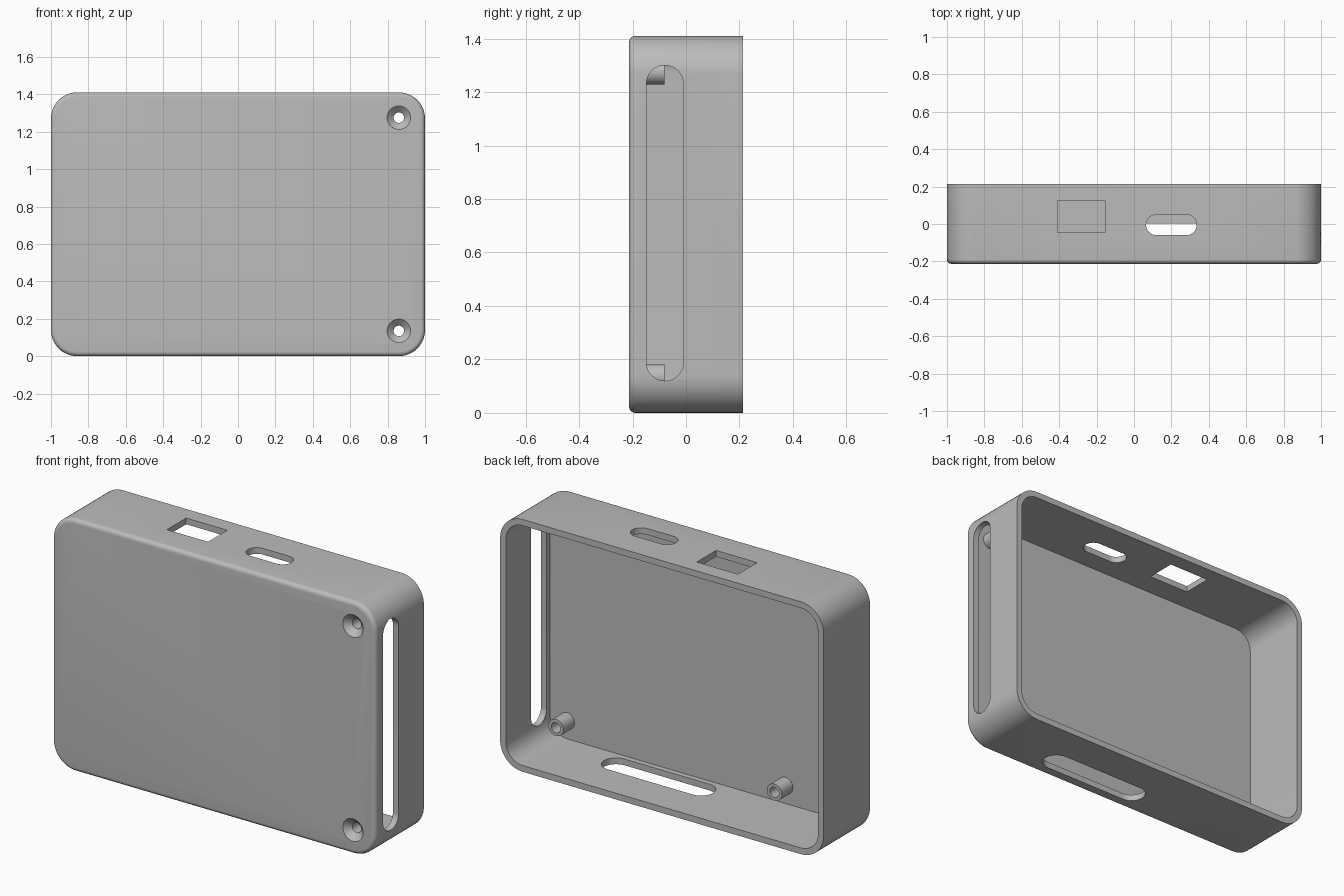
import bpy, bmesh
from math import sin, cos, pi
from mathutils import Vector

cube = bpy.data.objects.get("Cube")
if cube:
    bpy.data.objects.remove(cube, do_unlink=True)

W, H, D = 2.0, 1.41, 0.426          # width, height, depth
WALL, CORNER, FILLET = 0.035, 0.14, 0.024
FRONT, BACK = -D / 2, D / 2
FLOOR = FRONT + WALL                # inner face of the front panel
MID = H / 2

grey = bpy.data.materials.new("light_grey_plastic")
grey.use_nodes = True
grey.diffuse_color = (0.5, 0.5, 0.5, 1)
grey.node_tree.nodes["Principled BSDF"].inputs["Base Color"].default_value = (0.5, 0.5, 0.5, 1)


def outline(w, h, r, n=12):
    """Rounded rectangle around the origin."""
    pts = []
    for q, (sx, sy) in enumerate([(1, 1), (-1, 1), (-1, -1), (1, -1)]):
        for i in range(n + 1):
            a = (q + i / n) * pi / 2
            pts.append((sx * (w / 2 - r) + r * cos(a), sy * (h / 2 - r) + r * sin(a)))
    return pts


def circle(r, n=32):
    return [(r * cos(2 * pi * i / n), r * sin(2 * pi * i / n)) for i in range(n)]


def place(pts, axis, level, centre):
    """Put a flat outline across an axis at a given level."""
    u, v = centre
    make = {"x": lambda a, b: (level, a + u, b + v),
            "y": lambda a, b: (a + u, level, b + v),
            "z": lambda a, b: (a + u, b + v, level)}[axis]
    return [Vector(make(a, b)) for a, b in pts]


def loft(name, rings, closed=False):
    """Skin a list of matching rings, capped or joined end to end."""
    bm = bmesh.new()
    loops = [[bm.verts.new(p) for p in ring] for ring in rings]
    pairs = list(zip(loops, loops[1:]))
    if closed:
        pairs.append((loops[-1], loops[0]))
    else:
        bm.faces.new(loops[0])
        bm.faces.new(loops[-1])
    for a, b in pairs:
        for i in range(len(a)):
            j = (i + 1) % len(a)
            bm.faces.new((a[i], a[j], b[j], b[i]))
    bmesh.ops.remove_doubles(bm, verts=bm.verts[:], dist=1e-5)
    bmesh.ops.recalc_face_normals(bm, faces=bm.faces[:])
    mesh = bpy.data.meshes.new(name)
    bm.to_mesh(mesh)
    bm.free()
    mesh.materials.append(grey)
    obj = bpy.data.objects.new(name, mesh)
    bpy.context.collection.objects.link(obj)
    return obj


def smooth(obj):
    bpy.ops.object.select_all(action="DESELECT")
    obj.select_set(True)
    bpy.context.view_layer.objects.active = obj
    bpy.ops.object.shade_smooth_by_angle(angle=pi / 6)


# Case: filleted front, outer wall, rim, inner wall and inner floor
def case_ring(inset, y):
    return place(outline(W - 2 * inset, H - 2 * inset, CORNER - inset), "y", y, (0, MID))


rings = []
for i in range(7):
    a = i / 6 * pi / 2
    rings.append(case_ring(FILLET * (1 - sin(a)), FRONT + FILLET * (1 - cos(a))))
rings += [case_ring(0, BACK), case_ring(WALL, BACK), case_ring(WALL, FLOOR)]
case = loft("case", rings)


# Cutters for the ports
def prism(name, pts, axis, low, high, centre):
    return loft(name, [place(pts, axis, low, centre), place(pts, axis, high, centre)])


cutters = [
    prism("side_slot_cutter", outline(0.138, 1.18, 0.069), "x", 0.9, 1.1, (-0.079, 0.71)),
    prism("bottom_slot_cutter", outline(0.675, 0.15, 0.075), "z", -0.1, 0.1, (0.22, -0.072)),
    prism("top_slot_cutter", outline(0.27, 0.11, 0.055), "z", H - 0.1, H + 0.1, (0.2, -0.005)),
    prism("top_window_cutter", [(-0.127, -0.085), (0.127, -0.085), (0.127, 0.085), (-0.127, 0.085)],
          "z", H - 0.1, H + 0.1, (-0.281, 0.04)),
]

# Countersunk screw holes through the front panel
HOLE, SINK, BOSS, TIP = 0.028, 0.063, 0.0465, -0.08
X_HOLE, Z_LOW, Z_HIGH = 0.86, 0.135, 1.275
for z in (Z_LOW, Z_HIGH):
    profile = [(SINK, FRONT - 0.02), (SINK, FRONT), (HOLE, FLOOR - 0.002), (HOLE, FLOOR + 0.02)]
    cutters.append(loft("screw_hole_cutter",
                        [place(circle(r), "y", y, (X_HOLE, z)) for r, y in profile]))

for cutter in cutters:
    mod = case.modifiers.new(cutter.name, "BOOLEAN")
    mod.operation, mod.solver, mod.object = "DIFFERENCE", "EXACT", cutter

# Bake the cuts, then discard the cutters
bpy.context.view_layer.update()
baked = bpy.data.meshes.new_from_object(case.evaluated_get(bpy.context.evaluated_depsgraph_get()))
case.modifiers.clear()
case.data = baked
for cutter in cutters:
    bpy.data.objects.remove(cutter, do_unlink=True)
smooth(case)

# Hollow standoffs on the inner floor
for name, x, z in [("standoff_lower_left", X_HOLE, Z_LOW),
                   ("standoff_upper_left", X_HOLE, Z_HIGH),
                   ("standoff_lower_right", -0.49, Z_LOW)]:
    profile = [(BOSS, FLOOR), (BOSS, TIP), (HOLE, TIP), (HOLE, FLOOR)]
    smooth(loft(name, [place(circle(r), "y", y, (x, z)) for r, y in profile], closed=True))
